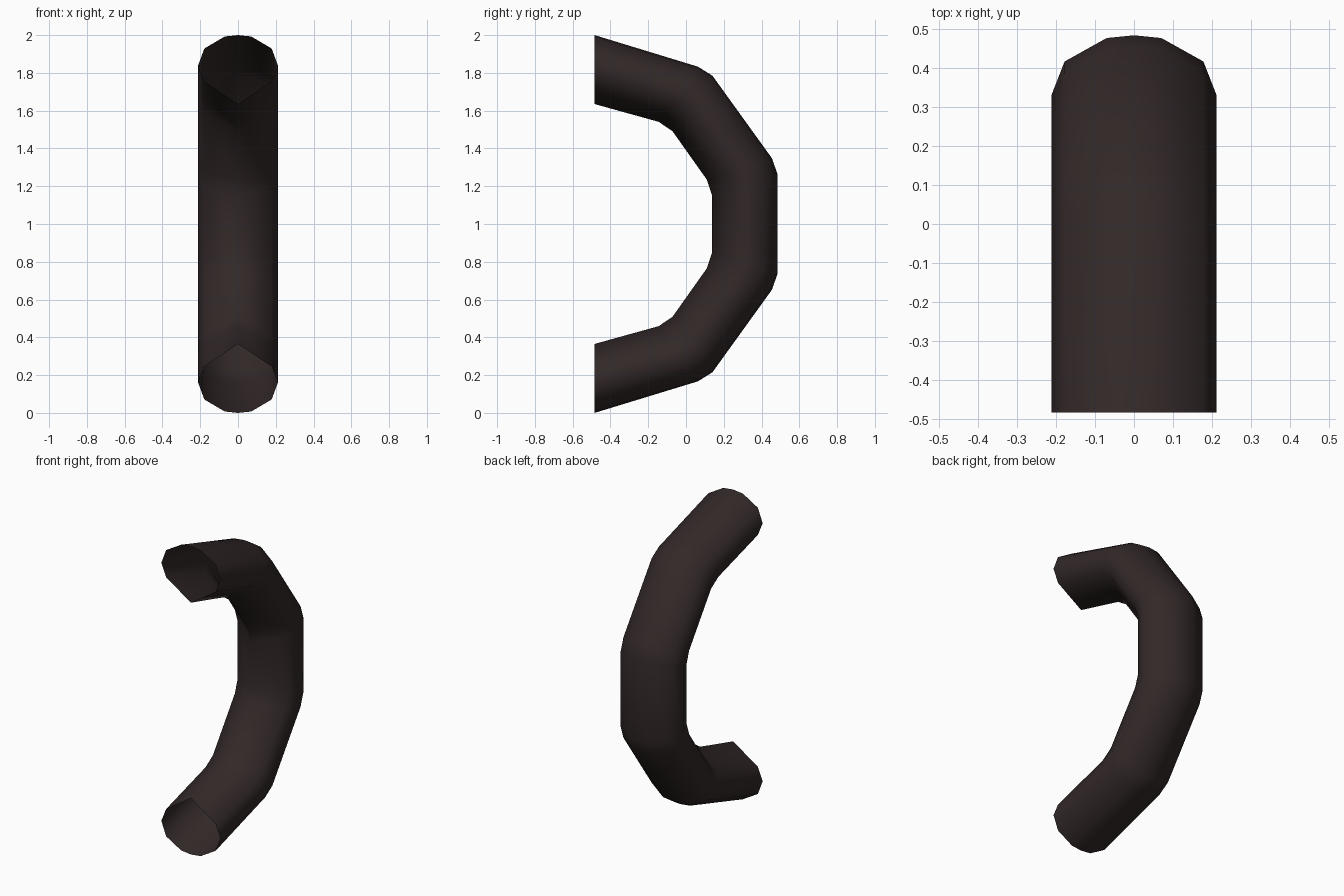
import bpy, bmesh, math
from mathutils import Vector

if "Cube" in bpy.data.objects:
    bpy.data.objects.remove(bpy.data.objects["Cube"])

# Dark brown material
mat = bpy.data.materials.new("dark brown")
mat.diffuse_color = (0.032, 0.021, 0.021, 1)
mat.use_nodes = True
mat.node_tree.nodes["Principled BSDF"].inputs["Base Color"].default_value = mat.diffuse_color

# Half cross-section: (half width, depth fraction from outer to inner side)
half = [(0, 0), (0.07, 0.02), (0.178, 0.194), (0.212, 0.445), (0.178, 0.675), (0, 1)]
section = half + [(-x, t) for x, t in half[-2:0:-1]]

# Rings of the lower half as outer and inner (y, z) points, mirrored about z = 1
lower = [((-0.484, 0.0), (-0.484, 0.365)),
         ((0.063, 0.167), (-0.145, 0.459)),
         ((0.14, 0.215), (-0.072, 0.508)),
         ((0.455, 0.652), (0.11, 0.765)),
         ((0.484, 0.735), (0.138, 0.85))]
flip = lambda p: (p[0], 2 - p[1])
rings = lower + [(flip(o), flip(i)) for o, i in reversed(lower)]

# Bent open-ended grip tube
bm = bmesh.new()
loops = []
for o, i in rings:
    o, i = Vector((0, *o)), Vector((0, *i))
    loops.append([bm.verts.new(o.lerp(i, t) + Vector((x, 0, 0))) for x, t in section])
n = len(section)
for a, b in zip(loops, loops[1:]):
    for k in range(n):
        bm.faces.new((a[k], a[(k + 1) % n], b[(k + 1) % n], b[k]))
bmesh.ops.recalc_face_normals(bm, faces=bm.faces)
# Make sure the back wall faces outward
back = max(bm.faces, key=lambda f: f.calc_center_median().y)
if back.normal.y < 0:
    bmesh.ops.reverse_faces(bm, faces=bm.faces)
mesh = bpy.data.meshes.new("curved_handle")
bm.to_mesh(mesh)
bm.free()
mesh.materials.append(mat)
handle = bpy.data.objects.new("curved_handle", mesh)
bpy.context.collection.objects.link(handle)

# Smooth shading
bpy.context.view_layer.objects.active = handle
handle.select_set(True)
bpy.ops.object.shade_smooth_by_angle(angle=math.radians(75))
